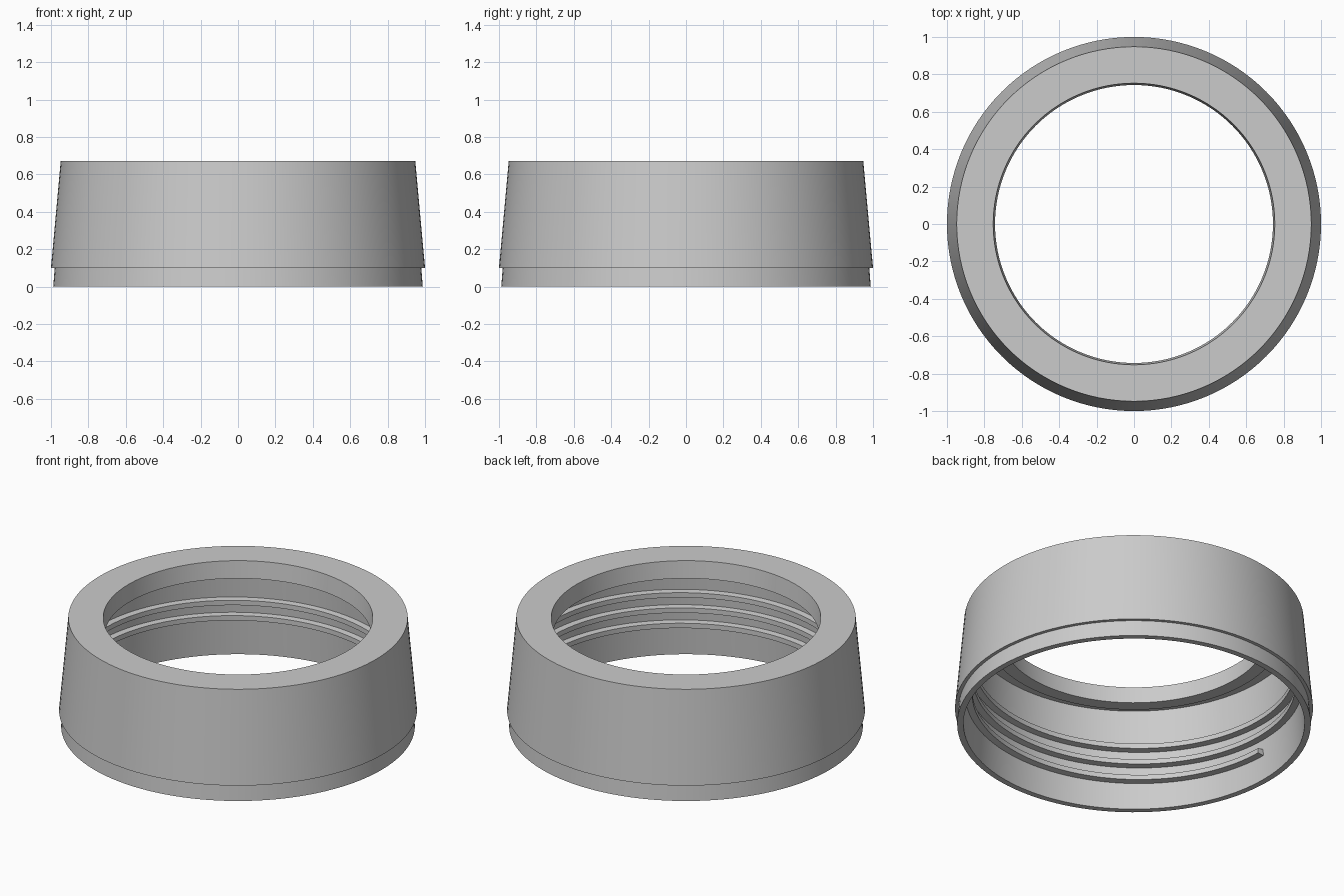
import bpy, bmesh, math

cube = bpy.data.objects.get("Cube")
if cube:
    bpy.data.objects.remove(cube, do_unlink=True)

grey = bpy.data.materials.new("plain grey")
grey.use_nodes = True
colour = (0.6, 0.6, 0.6, 1)
grey.diffuse_color = colour
grey.node_tree.nodes["Principled BSDF"].inputs["Base Color"].default_value = colour

SEGMENTS = 128


def sweep(name, sections, closed):
    """Skin a list of closed cross-sections; cap both ends unless closed."""
    bm = bmesh.new()
    rings = [[bm.verts.new(p) for p in s] for s in sections]
    count = len(rings[0])
    pairs = list(zip(rings, rings[1:]))
    if closed:
        pairs.append((rings[-1], rings[0]))
    for a, b in pairs:
        for i in range(count):
            j = (i + 1) % count
            bm.faces.new((a[i], a[j], b[j], b[i]))
    if not closed:
        bm.faces.new(rings[0])
        bm.faces.new(rings[-1])
    bmesh.ops.recalc_face_normals(bm, faces=bm.faces)
    mesh = bpy.data.meshes.new(name)
    bm.to_mesh(mesh)
    bm.free()
    mesh.materials.append(grey)
    obj = bpy.data.objects.new(name, mesh)
    bpy.context.collection.objects.link(obj)
    bpy.ops.object.select_all(action='DESELECT')
    obj.select_set(True)
    bpy.context.view_layer.objects.active = obj
    bpy.ops.object.shade_smooth_by_angle(angle=math.radians(30))
    return obj


def place(profile, angle, lift=0):
    return [(r * math.cos(angle), r * math.sin(angle), z + lift) for r, z in profile]


# Cap shell: stepped outer skirt, top lip, sealing plug and tapered inner wall
shell = [(0.988, 0), (0.98, 0.1), (1.0, 0.1), (0.948, 0.67), (0.753, 0.67),
         (0.743, 0.565), (0.82, 0.565), (0.82, 0.61), (0.915, 0.61), (0.953, 0)]
sweep("cap_shell",
      [place(shell, math.tau * i / SEGMENTS) for i in range(SEGMENTS)], True)

# Helical thread that follows the taper of the inner wall
TURNS, PITCH, START = 2.5, 0.097, 0.165
TAPER = (0.953 - 0.915) / 0.61
steps = int(TURNS * SEGMENTS)
sections = []
for i in range(steps + 1):
    turn = i / SEGMENTS
    z = START + PITCH * turn
    wall = 0.953 - TAPER * z
    rib = [(wall + 0.008, -0.02), (wall - 0.037, -0.015),
           (wall - 0.037, 0.015), (wall + 0.008, 0.02)]
    sections.append(place(rib, math.pi + math.tau * turn, z))
sweep("inner_thread", sections, False)
